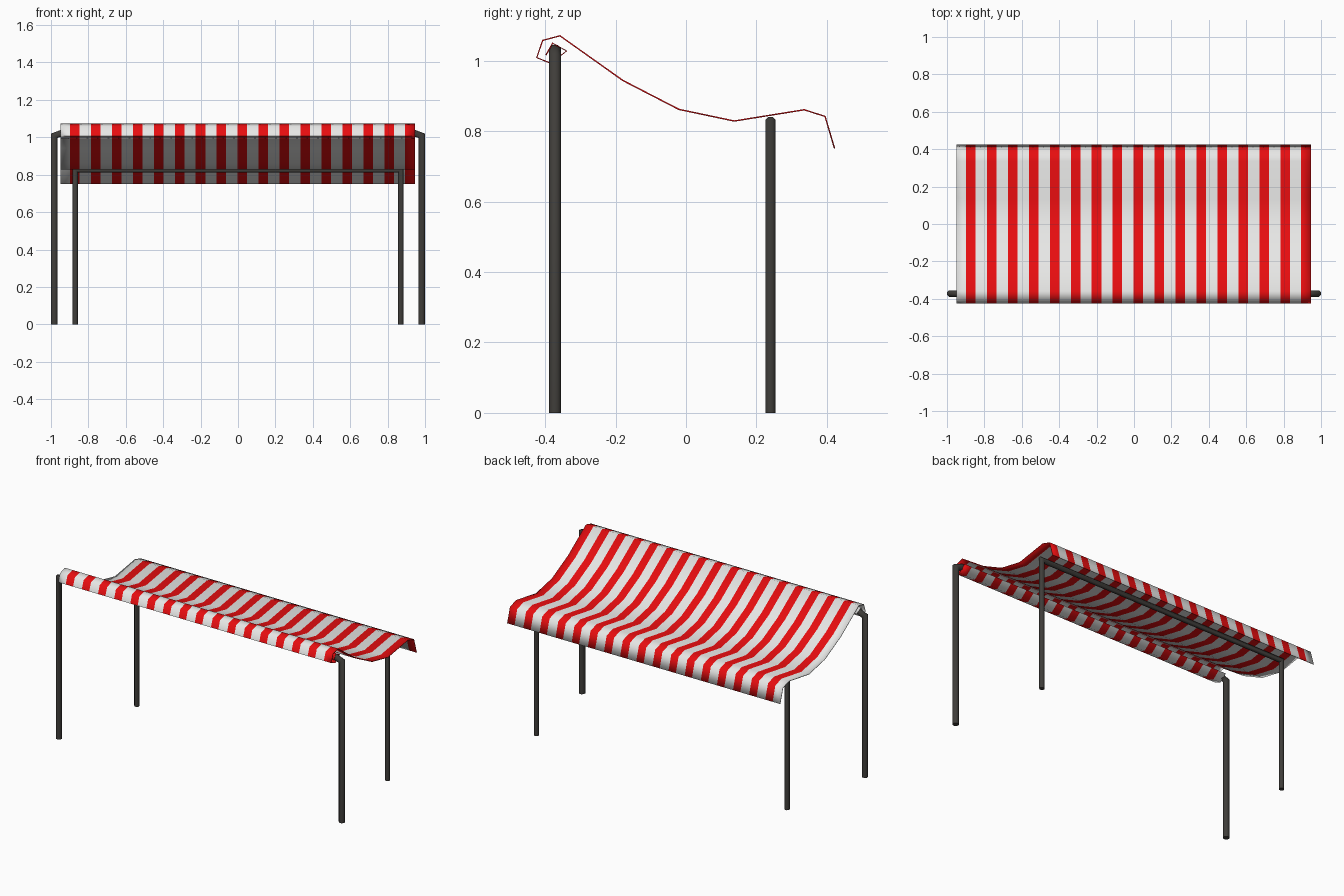
import bpy, bmesh, math
from mathutils import Vector

if "Cube" in bpy.data.objects:
    bpy.data.objects.remove(bpy.data.objects["Cube"])


def material(name, rgb):
    m = bpy.data.materials.new(name)
    m.diffuse_color = (*rgb, 1)
    m.use_nodes = True
    m.node_tree.nodes["Principled BSDF"].inputs["Base Color"].default_value = m.diffuse_color
    return m


WHITE = material("white_cloth", (0.8, 0.8, 0.79))
RED = material("red_cloth", (0.8, 0.004, 0.005))
METAL = material("dark_metal", (0.05, 0.047, 0.042))


def finish(name, bm, mats, angle):
    me = bpy.data.meshes.new(name)
    bm.to_mesh(me)
    bm.free()
    ob = bpy.data.objects.new(name, me)
    bpy.context.collection.objects.link(ob)
    for m in mats:
        me.materials.append(m)
    bpy.ops.object.select_all(action='DESELECT')
    ob.select_set(True)
    bpy.context.view_layer.objects.active = ob
    bpy.ops.object.shade_smooth_by_angle(angle=math.radians(angle))
    return ob


def tube_frame(name, half_path, y, r, sides):
    """Mitred tube along a left half path of (x, z), mirrored to the right."""
    path = [Vector(p) for p in half_path]
    path += [Vector((-p.x, p.y)) for p in reversed(path)]
    bm = bmesh.new()
    rings = []
    for k, p in enumerate(path):
        a = (p - path[k - 1]).normalized() if k else None
        b = (path[k + 1] - p).normalized() if k < len(path) - 1 else None
        a, b = a or b, b or a
        t = (a + b).normalized()
        n = Vector((-t.y, t.x)) / max(t.dot(a), 0.3)
        ring = []
        for s in range(sides):
            ang = 2 * math.pi * (s + 0.5) / sides
            c = p + n * r * math.cos(ang)
            ring.append(bm.verts.new((c.x, y + r * math.sin(ang), c.y)))
        rings.append(ring)
    for a, b in zip(rings, rings[1:]):
        for s in range(sides):
            bm.faces.new((a[s], a[(s + 1) % sides], b[(s + 1) % sides], b[s]))
    bm.faces.new(rings[0])
    bm.faces.new(rings[-1])
    bmesh.ops.recalc_face_normals(bm, faces=bm.faces)
    return finish(name, bm, [METAL], 50)


# Frames: tall front one carries the rolled cloth, low rear one the drape
tube_frame("front_frame", [(-0.982, 0), (-0.982, 1.008), (-0.93, 1.028)], -0.372, 0.0185, 8)
tube_frame("rear_frame", [(-0.87, 0), (-0.87, 0.826)], 0.24, 0.0155, 8)

# Striped cloth: sagging profile (y, z) from rear flap to front roll
profile = [(0.422, 0.751), (0.395, 0.842), (0.336, 0.861), (0.137, 0.829),
           (-0.02, 0.862), (-0.179, 0.944), (-0.358, 1.071), (-0.407, 1.058),
           (-0.424, 1.009), (-0.384, 0.993), (-0.339, 1.028), (-0.379, 1.05),
           (-0.398, 1.016)]
xs = [-0.95]
for k in range(17):
    start = -0.898 + 0.112 * k
    xs += [start, start + 0.051]
bm = bmesh.new()
cols = [[bm.verts.new((x, y, z)) for y, z in profile] for x in xs]
for i in range(len(xs) - 1):
    for j in range(len(profile) - 1):
        f = bm.faces.new((cols[i][j], cols[i][j + 1], cols[i + 1][j + 1], cols[i + 1][j]))
        f.material_index = i % 2
cloth = finish("striped_canopy", bm, [WHITE, RED], 60)
solid = cloth.modifiers.new("thickness", 'SOLIDIFY')
solid.thickness = 0.004
solid.offset = 0
